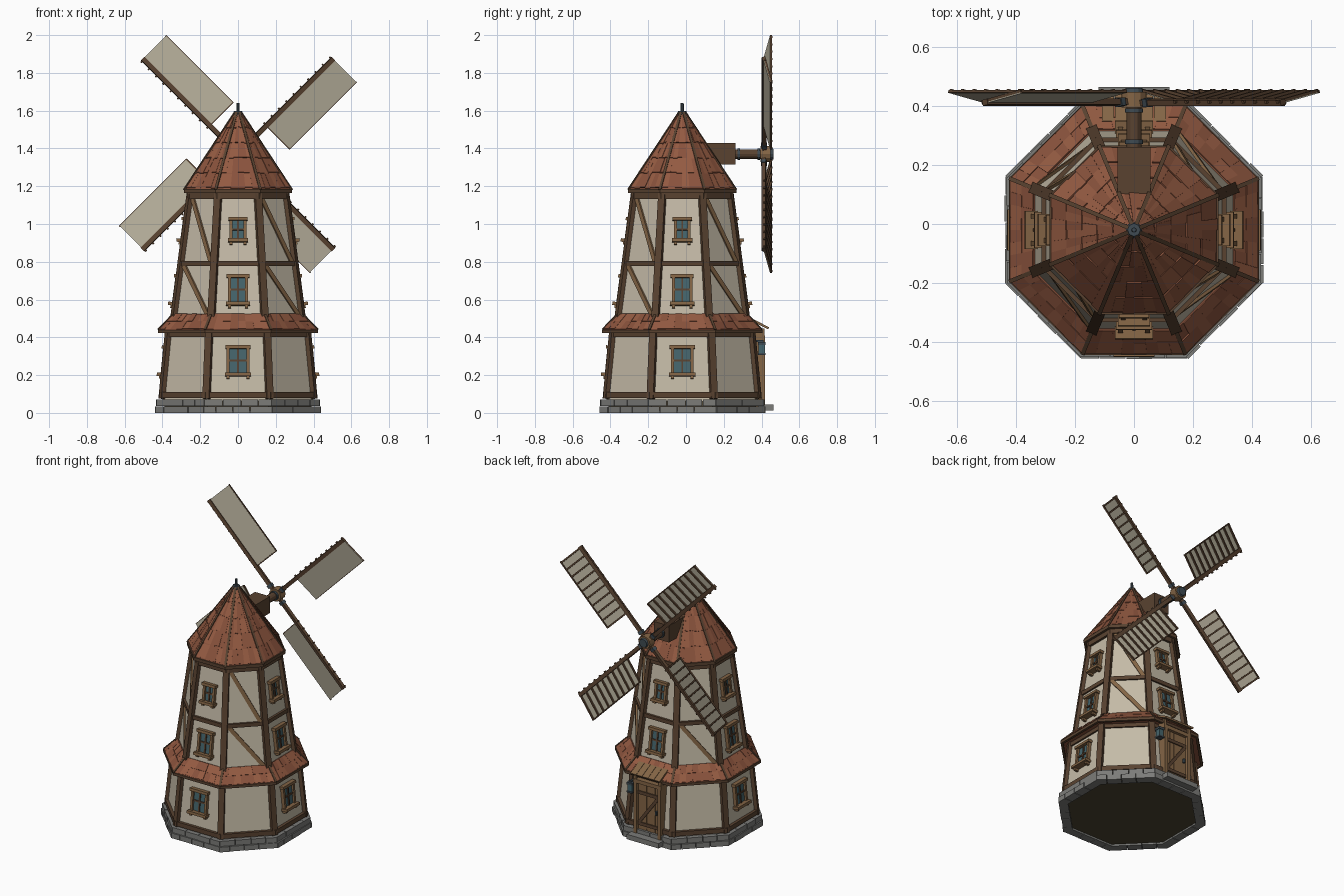
import bpy, bmesh, math, random
from mathutils import Matrix, Vector

if "Cube" in bpy.data.objects:
    bpy.data.objects.remove(bpy.data.objects["Cube"])

random.seed(4)
CY = -0.02                      # tower axis in y
T8 = math.tan(math.pi / 8)
C8 = math.cos(math.pi / 8)
COLORS = {
    "stone": (0.20, 0.20, 0.19), "plaster": (0.56, 0.50, 0.39), "dark_wood": (0.10, 0.055, 0.03),
    "wood": (0.23, 0.13, 0.06), "roof_a": (0.30, 0.105, 0.055), "roof_b": (0.25, 0.085, 0.045),
    "glass": (0.06, 0.13, 0.15), "iron": (0.05, 0.07, 0.085), "sail": (0.47, 0.43, 0.33),
    "floor": (0.07, 0.055, 0.03)}
parts = {}


def part(name, mat):
    return parts.setdefault(name, (bmesh.new(), mat))[0]


def box(name, mat, m, x0, x1, y0, y1, z0, z1):
    """Axis box given by its limits in the local frame m."""
    s = Matrix.Diagonal((x1 - x0, y1 - y0, z1 - z0, 1))
    t = Matrix.Translation(((x0 + x1) / 2, (y0 + y1) / 2, (z0 + z1) / 2))
    bmesh.ops.create_cube(part(name, mat), size=1, matrix=m @ t @ s)


def face(k, ap=0.0, z=0.0, tilt=0.0):
    """Frame on side k: x to the right, -y outward, z up the wall."""
    return (Matrix.Translation((0, CY, 0)) @ Matrix.Rotation(k * math.pi / 4, 4, 'Z')
            @ Matrix.Translation((0, -ap, z)) @ Matrix.Rotation(-tilt, 4, 'X'))


def corner(k, ap, z):
    return face(k + 0.5) @ Vector((0, -ap / C8, z))


def beam(name, mat, p, q, w, d, out):
    """Square bar from p to q, depth d along the outward direction."""
    z = (q - p).normalized()
    x = z.cross(out).normalized()
    y = z.cross(x)
    m = Matrix((x, y, z)).transposed().to_4x4()
    m.translation = p
    box(name, mat, m, -w / 2, w / 2, -d / 2, d / 2, 0, (q - p).length)


def octagon(name, mat, profile):
    """Eight sided solid through (apothem, z) rings."""
    bm = part(name, mat)
    rings = [[bm.verts.new(corner(k, a, z)) for k in range(8)] for a, z in profile]
    for lo, hi in zip(rings, rings[1:]):
        for k in range(8):
            j = (k + 1) % 8
            bm.faces.new((lo[k], lo[j], hi[j], hi[k]))
    bm.faces.new(rings[0][::-1])
    bm.faces.new(rings[-1])


def shingles(name, a0, z0, a1, z1, rows, cols):
    """Slightly uneven tiles over each roof facet."""
    for k in range(8):
        L0, R0, L1, R1 = corner(k - 1, a0, z0), corner(k, a0, z0), corner(k - 1, a1, z1), corner(k, a1, z1)
        n = (R0 - L0).cross(L1 - L0).normalized()
        at = lambda u, v: L0.lerp(R0, u).lerp(L1.lerp(R1, u), v)
        for r in range(rows):
            for c in range(cols):
                s = random.choice("ab")
                bm = part(name + "_" + s, "roof_" + s)
                h = n * random.uniform(0.002, 0.006)
                v0, v1 = r / rows + random.uniform(0, 0.02), (r + 1) / rows
                q = [at(c / cols, v0), at((c + 1) / cols, v0), at((c + 1) / cols, v1), at(c / cols, v1)]
                lo = [bm.verts.new(p - n * 0.004) for p in q]
                hi = [bm.verts.new(p + h) for p in q]
                bm.faces.new(hi)
                for i in range(4):
                    bm.faces.new((lo[i], lo[(i + 1) % 4], hi[(i + 1) % 4], hi[i]))


def cyl(name, mat, r0, r1, p, q, n=12):
    d = q - p
    m = Matrix.Translation((p + q) / 2) @ d.to_track_quat('Z', 'Y').to_matrix().to_4x4()
    bmesh.ops.create_cone(part(name, mat), cap_ends=True, segments=n, radius1=r0, radius2=r1,
                          depth=d.length, matrix=m)


# Body: plastered walls and floor
LOW, MID, TOP = (0.402, 0.06), (0.365, 0.44), (0.25, 1.17)
WAIST = (0.337, 0.51)
octagon("walls", "plaster", [LOW, MID, WAIST, TOP])
octagon("floor", "floor", [(0.39, 0.012), (0.39, 0.07)])


def wall(z):
    (a0, z0), (a1, z1) = (LOW, MID) if z < 0.45 else (WAIST, TOP)
    return a0 + (a1 - a0) * (z - z0) / (z1 - z0)


T_LOW = math.atan((LOW[0] - MID[0]) / (MID[1] - LOW[1]))
T_UP = math.atan((WAIST[0] - TOP[0]) / (TOP[1] - WAIST[1]))

# Stone plinth: two staggered courses
for k in range(8):
    for row, (z0, z1, ap) in enumerate(((0, 0.036, 0.438), (0.036, 0.072, 0.432))):
        hw = ap * T8
        cuts = [-1, -0.45, 0.1, 0.6, 1] if row else [-1, -0.65, -0.15, 0.35, 1]
        for a, b in zip(cuts, cuts[1:]):
            box("stone_plinth", "stone", face(k), a * hw + 0.0015, b * hw - 0.0015,
                -ap - random.uniform(-0.003, 0.003), -0.38, z0, z1 - 0.0015)

# Timber frame
for k in range(8):
    out = face(k + 0.5).to_3x3() @ Vector((0, -1, 0))
    for z0, z1 in ((0.075, 0.44), (0.5, 1.17)):
        beam("corner_posts", "dark_wood", corner(k, wall(z0), z0), corner(k, wall(z1), z1), 0.038, 0.03, out)
    for z, h, d in ((0.095, 0.03, 0.018), (0.415, 0.025, 0.012), (0.79, 0.026, 0.013), (1.15, 0.034, 0.018)):
        a = wall(z)
        hw = (a + d) * T8
        box("ring_beams", "dark_wood", face(k, a, z), -hw, hw, -d, 0.02, -h / 2, h / 2)
    if k % 2:                   # diagonal braces
        for z0, z1 in ((0.52, 0.78), (0.80, 1.14)):
            p = corner(k, wall(z0), z0).lerp(corner(k - 1, wall(z0), z0), 0.1)
            q = corner(k - 1, wall(z1), z1).lerp(corner(k, wall(z1), z1), 0.1)
            beam("diagonal_braces", "wood", p, q, 0.025, 0.018, face(k).to_3x3() @ Vector((0, -1, 0)))

# Skirt roof and main cap
octagon("skirt_roof", "roof_b", [(0.36, 0.43), (0.42, 0.432), (0.42, 0.44), (0.34, 0.523), (0.33, 0.523)])
shingles("skirt_shingles", 0.418, 0.442, 0.34, 0.523, 2, 8)
octagon("cap_roof", "roof_b", [(0.24, 1.165), (0.282, 1.17), (0.282, 1.182), (0.018, 1.585)])
shingles("cap_shingles", 0.28, 1.186, 0.018, 1.585, 5, 6)
for k in range(8):
    out = face(k + 0.5).to_3x3() @ Vector((0, -1, 0.6))
    beam("cap_ridges", "dark_wood", corner(k, 0.283, 1.18), corner(k, 0.015, 1.588), 0.014, 0.014, out)
    beam("skirt_ridges", "dark_wood", corner(k, 0.42, 0.44), corner(k, 0.338, 0.525), 0.014, 0.012, out)
    for nm, a, z, h in (("cap_fascia", 0.287, 1.175, 0.022), ("skirt_fascia", 0.424, 0.431, 0.018)):
        box(nm, "dark_wood", face(k, a, z), -a * T8, a * T8, 0, 0.016, -h / 2, h / 2)
axis = lambda z: Vector((0, CY, z))
cyl("finial_collar", "iron", 0.032, 0.022, axis(1.565), axis(1.598), 8)
cyl("finial", "iron", 0.009, 0.008, axis(1.59), axis(1.64), 8)


# Windows
def window(k, z, w, h, tilt):
    m = face(k, wall(z), z, tilt)
    box("window_glass", "glass", m, -w, w, -0.008, 0.01, -h, h)
    for s in (-1, 1):
        x = s * w
        box("window_frames", "wood", m, x - 0.008, x + 0.008, -0.022, 0.01, -h, h)
        box("window_brackets", "wood", m, x - 0.008, x + 0.008, -0.028, 0.0, -h - 0.026, -h - 0.008)
    box("window_lintels", "wood", m, -w - 0.015, w + 0.015, -0.03, 0.01, h - 0.004, h + 0.014)
    box("window_sills", "wood", m, -w - 0.018, w + 0.018, -0.042, 0.01, -h - 0.012, -h + 0.006)
    box("window_bars", "dark_wood", m, -0.005, 0.005, -0.015, 0, -h, h)
    box("window_bars", "dark_wood", m, -w, w, -0.015, 0, -0.002, 0.008)


for k in (0, 2, 4, 6):
    if k != 4:
        window(k, 0.273, 0.052, 0.069, T_LOW)
    window(k, 0.648, 0.046, 0.07, T_UP)
    window(k, 0.967, 0.036, 0.054, T_UP)

# Door at the back, with awning, step and lantern
d = face(4)
for i in range(5):
    x = -0.08 + i * 0.032
    box("door_planks", "wood", d, x + 0.001, x + 0.031, -0.418, -0.36, 0.045, 0.385)
for s in (-1, 1):
    box("door_frame", "wood", d, s * 0.09 - 0.011, s * 0.09 + 0.011, -0.438, -0.36, 0.03, 0.4)
    box("awning_brackets", "wood", d, s * 0.095 - 0.009, s * 0.095 + 0.009, -0.435, -0.36, 0.4, 0.448)
box("door_frame", "wood", d, -0.105, 0.105, -0.438, -0.36, 0.385, 0.41)
for z in (0.11, 0.32):
    box("door_braces", "dark_wood", d, -0.078, 0.078, -0.425, -0.41, z - 0.011, z + 0.011)
beam("door_braces", "dark_wood", d @ Vector((-0.07, -0.419, 0.12)), d @ Vector((0.07, -0.419, 0.31)),
     0.02, 0.012, Vector((0, 1, 0)))
box("door_handle", "iron", d, 0.055, 0.068, -0.432, -0.41, 0.2, 0.225)
aw = face(4, 0.375, 0.49, 0) @ Matrix.Rotation(math.radians(27), 4, 'X')
for i in range(5):
    x = -0.11 + i * 0.044
    box("door_awning", "wood", aw, x + 0.001, x + 0.043, -0.092, 0.01, -0.006, 0.006)
box("door_step", "stone", d, -0.12, 0.12, -0.484, -0.40, 0.012, 0.045)
box("lantern_arm", "iron", d, -0.136, -0.124, -0.43, -0.37, 0.375, 0.385)
box("lantern_body", "glass", d, -0.146, -0.114, -0.438, -0.405, 0.315, 0.36)
box("lantern_caps", "iron", d, -0.15, -0.11, -0.442, -0.401, 0.36, 0.375)
box("lantern_caps", "iron", d, -0.15, -0.11, -0.442, -0.401, 0.306, 0.316)

# Shaft housing, shaft and hub
HZ = 1.37
P = lambda y: Vector((0, y, HZ))
box("shaft_housing", "dark_wood", Matrix.Identity(4), -0.056, 0.056, 0.07, 0.262, 1.315, 1.428)
cyl("shaft", "dark_wood", 0.025, 0.025, P(0.25), P(0.42))
for y in (0.272, 0.378):
    cyl("shaft_collars", "iron", 0.031, 0.031, P(y), P(y + 0.014))
cyl("hub", "wood", 0.043, 0.043, P(0.395), P(0.448))
cyl("hub_cap", "iron", 0.032, 0.028, P(0.446), P(0.462))

# Four pitched sails
for i in range(4):
    a = math.radians(45 + 90 * i)
    m = Matrix(((math.cos(a), math.sin(a), 0, 0), (0, 0, 1, 0.412),
                (math.sin(a), -math.cos(a), 0, HZ), (0, 0, 0, 1)))
    m = m @ Matrix.Rotation(math.radians(11.3), 4, 'X')
    box("sail_spars", "dark_wood", m, 0, 0.715, -0.012, 0.012, -0.009, 0.011)
    box("spar_straps", "iron", m, 0.055, 0.075, -0.016, 0.016, -0.013, 0.015)
    box("sail_cloth", "sail", m, 0.215, 0.712, 0.008, 0.176, -0.003, 0.001)
    for j in range(10):
        u = 0.213 + j * 0.0547
        box("sail_slats", "dark_wood", m, u - 0.004, u + 0.006, -0.02, 0.178, 0.001, 0.011)
    box("sail_rails", "dark_wood", m, 0.21, 0.715, 0.173, 0.18, -0.002, 0.008)

# Turn every part into an object
mats = {}
for n, c in COLORS.items():
    mats[n] = bpy.data.materials.new(n)
    mats[n].diffuse_color = (*c, 1)
for name, (bm, mat) in parts.items():
    bmesh.ops.recalc_face_normals(bm, faces=bm.faces)
    me = bpy.data.meshes.new(name)
    bm.to_mesh(me)
    bm.free()
    me.materials.append(mats[mat])
    bpy.context.collection.objects.link(bpy.data.objects.new(name, me))

for m in bpy.data.materials:
    if m.users and not m.is_grease_pencil:
        m.use_nodes = True
        m.node_tree.nodes["Principled BSDF"].inputs["Base Color"].default_value = m.diffuse_color
